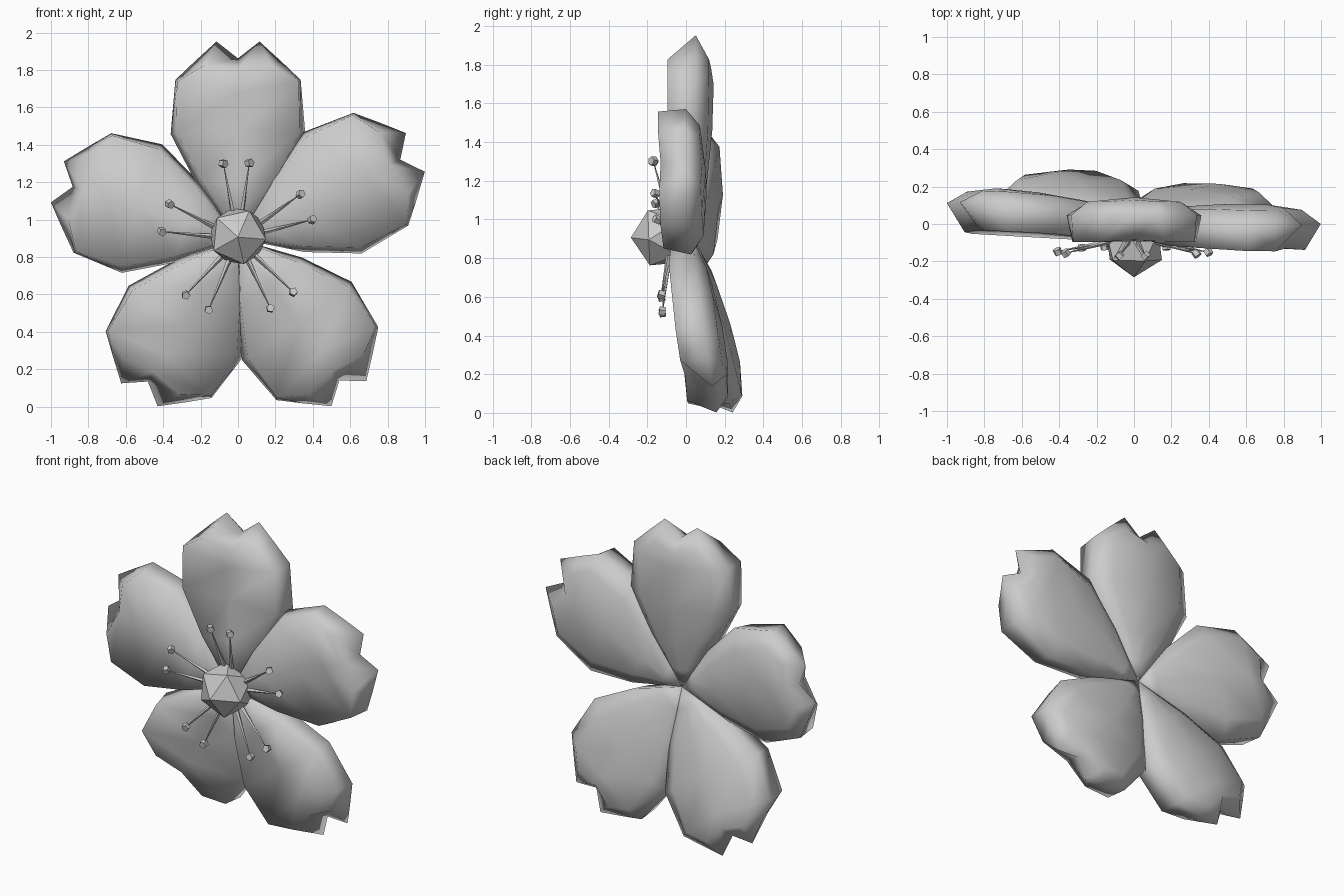
import bpy, bmesh, math
from mathutils import Vector

if "Cube" in bpy.data.objects:
    bpy.data.objects.remove(bpy.data.objects["Cube"])

CZ = 0.897      # height of the flower centre
APEX_Y = 0.04   # depth where the petals meet

# Petal rows: (rim u, rim v), (front u, v, depth), (front middle v, depth),
#             (back u, v, depth), (back middle v, depth)
ROWS = [
    ((.09, .12), (.08, .13, -.125), (.14, -.130), (.05, .12, .022), (.12, .030)),
    ((.22, .29), (.19, .30, -.140), (.30, -.135), (.13, .29, .052), (.29, .065)),
    ((.36, .56), (.33, .57, -.140), (.58, -.130), (.25, .56, .068), (.56, .090)),
    ((.335, .85), (.325, .84, -.145), (.78, -.135), (.25, .83, .070), (.80, .095)),
    ((.23, .95), (.18, .93, -.145), (.90, -.135), (.14, .93, .070), (.89, .080)),
]
TIP_U, TIP_V, NOTCH_V = .115, 1.055, .965


def petal(name, angle, scale, slope, roll):
    a = math.radians(angle)
    out = Vector((math.cos(a), 0, math.sin(a)))
    side = Vector((math.sin(a), 0, -math.cos(a)))
    bm = bmesh.new()

    def vert(u, v, depth=0.0):
        p = side * u + out * (v * scale)
        return bm.verts.new((p.x, APEX_Y + slope * v + roll * u + depth, CZ + p.z))

    rings = []
    for rim, f, fm, b, bmid in ROWS:
        rings.append([
            vert(-rim[0], rim[1]), vert(-f[0], f[1], f[2]), vert(0, *fm),
            vert(f[0], f[1], f[2]), vert(*rim),
            vert(b[0], b[1], b[2]), vert(0, *bmid), vert(-b[0], b[1], b[2])])
    base = vert(0, 0)
    left, notch, right = vert(-TIP_U, TIP_V), vert(0, NOTCH_V), vert(TIP_U, TIP_V)
    rings.append([left, left, notch, right, right, right, notch, left])
    for i in range(8):
        j = (i + 1) % 8
        bm.faces.new((base, rings[0][i], rings[0][j]))
        for r0, r1 in zip(rings, rings[1:]):
            quad = list(dict.fromkeys((r0[i], r1[i], r1[j], r0[j])))
            bm.faces.new(quad)
    bmesh.ops.recalc_face_normals(bm, faces=bm.faces[:])
    me = bpy.data.meshes.new(name)
    bm.to_mesh(me)
    bm.free()
    for p in me.polygons:
        p.use_smooth = True
    ob = bpy.data.objects.new(name, me)
    bpy.context.collection.objects.link(ob)


def stamen(name, angle, radius):
    a = math.radians(angle)
    d = Vector((math.cos(a), 0, math.sin(a)))
    start = d * .12 + Vector((0, -.09, CZ))
    end = d * radius + Vector((0, -.145 - .06 * d.z * radius, CZ))
    # tapered filament
    axis = end - start
    rot = axis.to_track_quat('Z', 'Y')
    bpy.ops.mesh.primitive_cone_add(vertices=4, radius1=.014, radius2=.002,
                                    depth=axis.length, location=(start + end) / 2,
                                    rotation=rot.to_euler())
    bpy.context.object.name = name + "_filament"
    # small faceted anther
    bpy.ops.mesh.primitive_cylinder_add(vertices=5, radius=.023, depth=.032,
                                        location=end, rotation=(1.2, a, .4))
    bpy.context.object.name = name + "_anther"


# five petals: direction, length scale, backward slope, sideways roll
PETALS = [(90, 1.0, .01, 0), (26, 1.0, -.04, .02), (-54.4, .965, .10, .10),
          (-122.3, .935, .18, -.10), (162.5, .96, .07, .02)]
for n, spec in enumerate(PETALS):
    petal(f"petal_{n + 1}", *spec)

# ten stamens, a pair in front of each petal
STAMENS = [101, 81.5, 35.5, 14.5, -44, -65, -112.5, -133, 174.5, 153]
for n, ang in enumerate(STAMENS):
    stamen(f"stamen_{n + 1}", ang, .41)

# faceted core, one point forward
bpy.ops.mesh.primitive_ico_sphere_add(subdivisions=1, radius=.168,
                                      location=(0, -.117, CZ + .015),
                                      rotation=(math.radians(92), .1, 0))
bpy.context.object.name = "flower_core"
